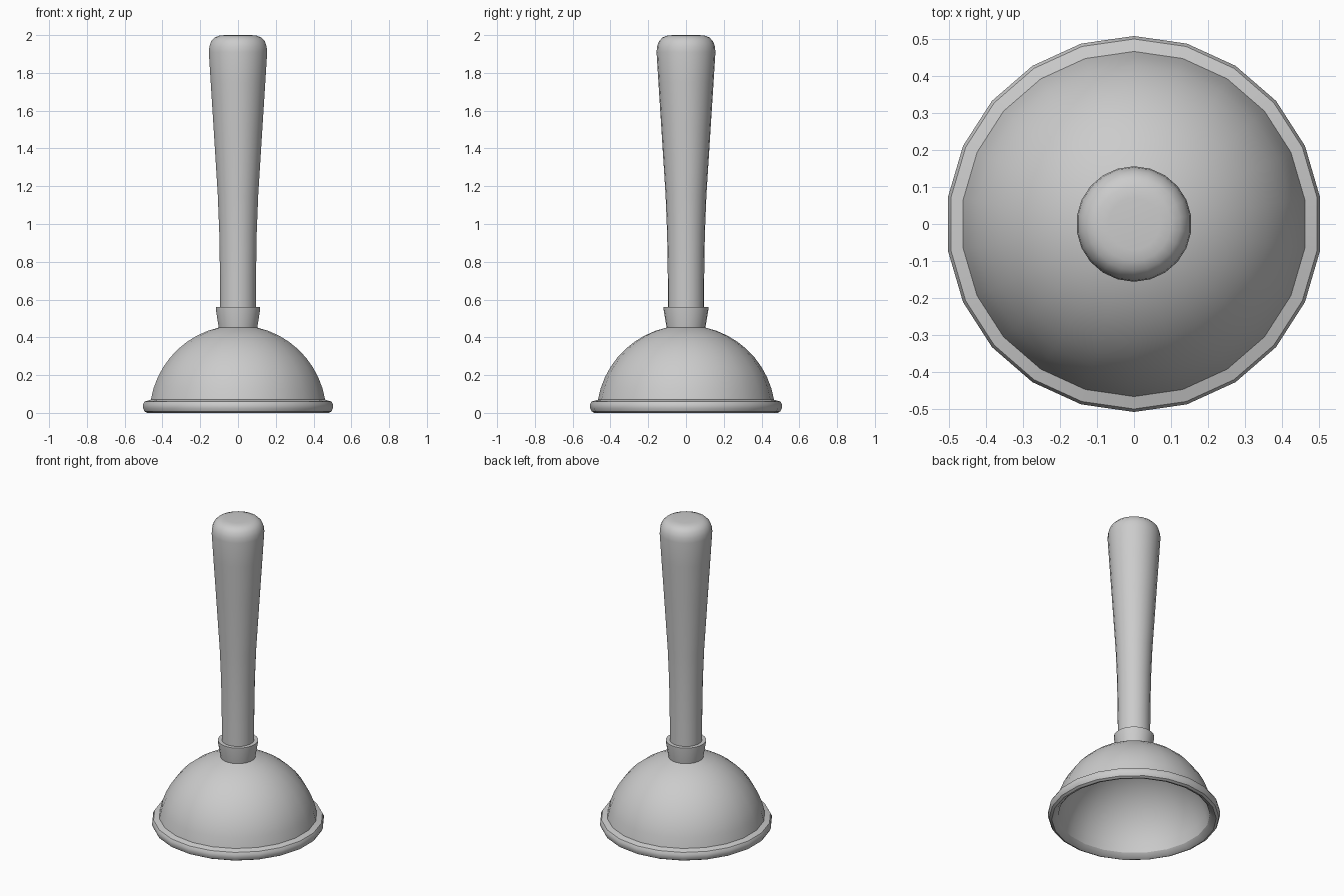
import bpy, math

if "Cube" in bpy.data.objects:
    bpy.data.objects.remove(bpy.data.objects["Cube"])

SIDES = 22


def lathe(name, profile, closed=False, sharp=30):
    """Revolve (radius, z) points, listed bottom to top on the outside, around z."""
    verts, rings = [], []
    for r, z in profile:
        start = len(verts)
        if r == 0:
            verts.append((0, 0, z))
            rings.append([start] * SIDES)
        else:
            for i in range(SIDES):
                a = math.pi / 2 + 2 * math.pi * i / SIDES
                verts.append((r * math.cos(a), r * math.sin(a), z))
            rings.append(list(range(start, start + SIDES)))
    pairs = list(zip(rings, rings[1:]))
    if closed:
        pairs.append((rings[-1], rings[0]))
    faces = []
    for lo, hi in pairs:
        for i in range(SIDES):
            j = (i + 1) % SIDES
            faces.append(list(dict.fromkeys((lo[i], lo[j], hi[j], hi[i]))))
    mesh = bpy.data.meshes.new(name)
    mesh.from_pydata(verts, [], faces)
    obj = bpy.data.objects.new(name, mesh)
    bpy.context.collection.objects.link(obj)
    bpy.ops.object.select_all(action='DESELECT')
    obj.select_set(True)
    bpy.context.view_layer.objects.active = obj
    bpy.ops.object.shade_smooth_by_angle(angle=math.radians(sharp))
    return obj


def dome(radius, centre, a0, a1, steps=9):
    """Arc points from elevation a0 to a1 in degrees."""
    pts = []
    for i in range(steps + 1):
        a = math.radians(a0 + (a1 - a0) * i / steps)
        pts.append((radius * math.cos(a), centre + radius * math.sin(a)))
    return pts


# Rubber cup: hollow inside, rolled rim, outer dome
inside = [(0, 0.43)] + dome(0.45, -0.02, 80, 6)
rim = [(0.465, 0.008), (0.485, 0.0), (0.5, 0.008), (0.508, 0.025),
       (0.508, 0.045), (0.5, 0.06)]
outside = dome(0.473, -0.01, 9.7, 77.5)
# Flared collar with a lip, running down into the socket
collar = [(0.103, 0.452), (0.119, 0.55), (0.119, 0.56), (0.09, 0.56), (0.09, 0.5)]
lathe("rubber_cup", inside + rim + outside + collar)

# Handle: slim at the collar, widening to a rounded grip
lathe("handle", [(0, 0.47), (0.095, 0.47), (0.096, 0.7), (0.1, 0.95), (0.108, 1.15),
                 (0.13, 1.5), (0.146, 1.75), (0.156, 1.91), (0.153, 1.94),
                 (0.143, 1.968), (0.125, 1.987), (0.1, 1.997), (0.07, 2.0), (0, 2.0)], sharp=40)
